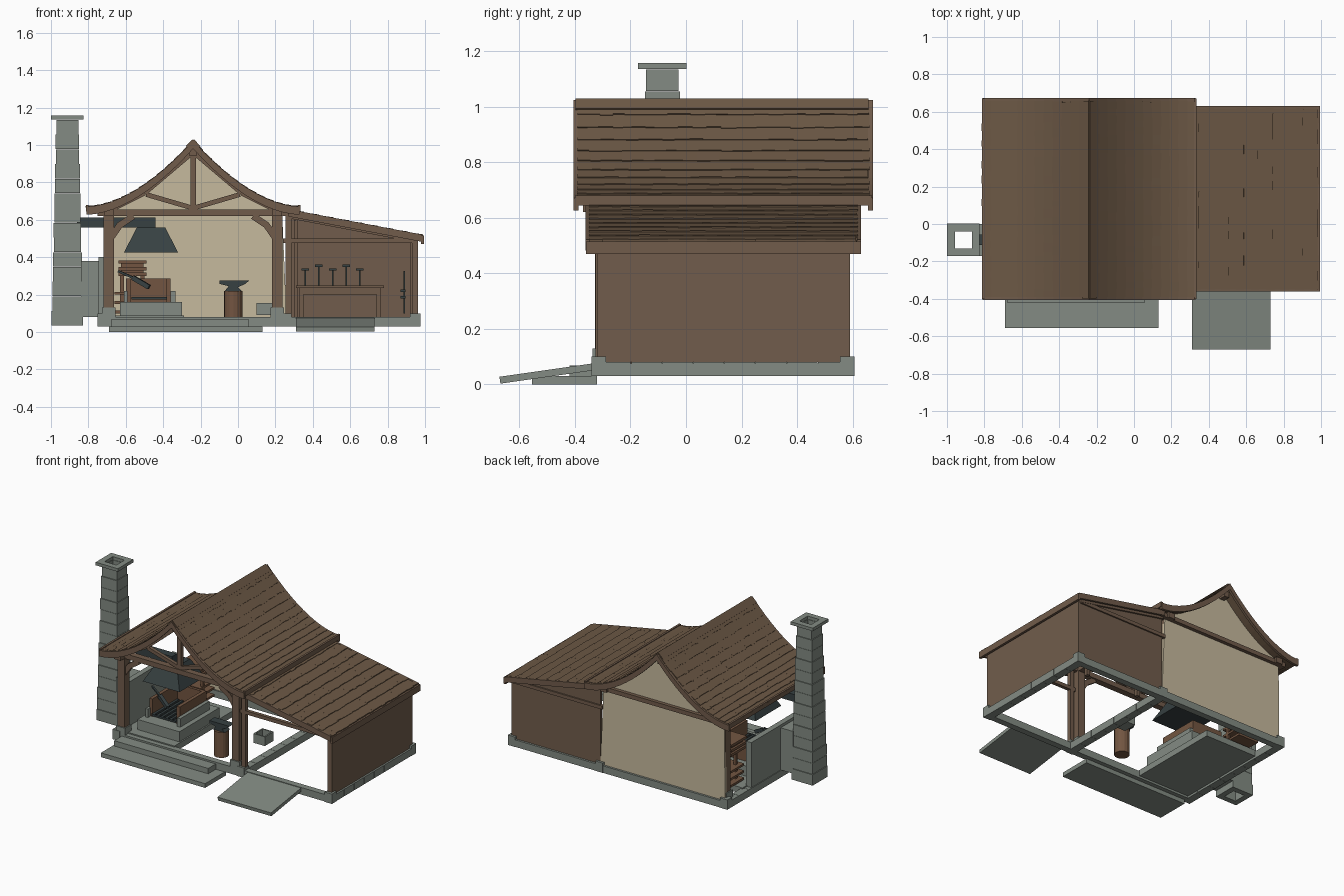
import bpy, bmesh, random
from mathutils import Matrix, Vector

random.seed(4)
if "Cube" in bpy.data.objects:
    bpy.data.objects.remove(bpy.data.objects["Cube"])


def material(name, *rgb):
    m = bpy.data.materials.new(name)
    m.use_nodes = True
    colour = [(c / 255) ** 2.2 for c in rgb] + [1]
    m.diffuse_color = colour
    m.node_tree.nodes["Principled BSDF"].inputs["Base Color"].default_value = colour
    return m


ROOF = material("roof brown", 108, 89, 71)
TIMBER = material("timber brown", 112, 92, 76)
PLANK = material("plank brown", 112, 93, 77)
STONE = material("stone grey", 130, 138, 130)
PLASTER = material("plaster beige", 197, 184, 156)
IRON = material("dark iron", 58, 67, 68)
LOG = material("log brown", 114, 86, 67)


def finish(name, bm, mat):
    bmesh.ops.recalc_face_normals(bm, faces=bm.faces)
    mesh = bpy.data.meshes.new(name)
    bm.to_mesh(mesh)
    bm.free()
    mesh.materials.append(mat)
    obj = bpy.data.objects.new(name, mesh)
    bpy.context.collection.objects.link(obj)
    return obj


def boxes(name, mat, *spans):
    """Boxes given as (x0, x1, y0, y1, z0, z1)."""
    bm = bmesh.new()
    for x0, x1, y0, y1, z0, z1 in spans:
        place = Matrix.Translation(((x0 + x1) / 2, (y0 + y1) / 2, (z0 + z1) / 2))
        bmesh.ops.create_cube(bm, size=1, matrix=place @ Matrix.Diagonal((x1 - x0, y1 - y0, z1 - z0, 1)))
    return finish(name, bm, mat)


def beams(name, mat, items):
    """Bars given as (start, end, width, thickness)."""
    bm = bmesh.new()
    for p, q, width, thick in items:
        p, q = Vector(p), Vector(q)
        along = (q - p).normalized()
        side = along.cross((0, 0, 1))
        side = side.normalized() if side.length > 0.01 else Vector((1, 0, 0))
        rot = Matrix((along, side, side.cross(along))).transposed().to_4x4()
        size = Matrix.Diagonal(((q - p).length, width, thick, 1))
        bmesh.ops.create_cube(bm, size=1, matrix=Matrix.Translation((p + q) / 2) @ rot @ size)
    return finish(name, bm, mat)


def prism(name, mat, outline, y0, y1):
    """Extrude an (x, z) outline along y."""
    bm = bmesh.new()
    face = bm.faces.new([bm.verts.new((x, y0, z)) for x, z in outline])
    moved = bmesh.ops.extrude_face_region(bm, geom=[face])["geom"]
    bmesh.ops.translate(bm, vec=(0, y1 - y0, 0), verts=[v for v in moved if isinstance(v, bmesh.types.BMVert)])
    return finish(name, bm, mat)


def frustum(name, mat, centre, r0, r1, z0, z1, sides):
    bm = bmesh.new()
    place = Matrix.Translation((*centre, (z0 + z1) / 2))
    turn = Matrix.Rotation(0.785398, 4, "Z")
    bmesh.ops.create_cone(bm, cap_ends=True, segments=sides, radius1=r0, radius2=r1, depth=z1 - z0, matrix=place @ turn)
    return finish(name, bm, mat)


# Main dimensions
LEFT, MID, RIGHT = -0.72, 0.26, 0.95
FRONT, BACK = -0.31, 0.585
FLOOR, BEAM = 0.08, 0.62
RIDGE, HALF, ROWS, LEAN_ROWS = -0.24, 0.57, 12, 9


def roof_z(d):
    return 0.667 + 0.353 * max(0, 1 - d / HALF) ** 1.8


def lean_z(x):
    return 0.645 - 0.19 * (x - 0.3)


def curve(drop):
    steps = [HALF * i / ROWS for i in range(-ROWS, ROWS + 1)]
    return [(RIDGE + d, roof_z(abs(d)) - drop) for d in steps]


def shingle_row(upper, lower, y0, y1):
    """One course of shingles with uneven lower ends."""
    row, y = [], y0
    while y < y1 - 0.01:
        w = min(random.uniform(0.03, 0.055), y1 - y)
        end = Vector(lower).lerp(Vector(upper), random.uniform(0, 0.1))
        row.append(((upper[0], y + w / 2, upper[1]), (end[0], y + w / 2, end[1] + 0.004), w, 0.008))
        y += w
    return row


# Main roof: curved deck, shingles, barge boards, eaves and ridge cap
prism("main_roof_deck", ROOF, curve(0.0) + curve(0.022)[::-1], -0.39, 0.66)
tiles = []
for side in (-1, 1):
    for i in range(ROWS):
        a, b = HALF * i / ROWS, HALF * (i + 1.1) / ROWS
        tiles += shingle_row((RIDGE + side * a, roof_z(a)), (RIDGE + side * b, roof_z(b)), -0.39, 0.66)
beams("main_shingles", ROOF, tiles)
for name, y in (("front", -0.405), ("back", 0.655)):
    prism(name + "_barge_board", TIMBER, curve(-0.004) + curve(0.04)[::-1], y, y + 0.018)
boxes("main_eave_boards", TIMBER, *[(x, x + 0.015, -0.4, 0.67, 0.645, 0.68) for x in (-0.813, 0.32)])
beams("ridge_cap", ROOF, [((RIDGE, 0.13, 1.026), (RIDGE + s * 0.035, 0.13, 0.99), 1.055, 0.012) for s in (-1, 1)])
boxes("ridge_beam", TIMBER, (RIDGE - 0.018, RIDGE + 0.018, -0.37, 0.64, 0.94, 0.98))

# Lean-to roof
X0, X1 = 0.27, 0.982


def lean_outline(top, bottom):
    return [(X0, lean_z(X0) + top), (X1, lean_z(X1) + top), (X1, lean_z(X1) - bottom), (X0, lean_z(X0) - bottom)]


prism("lean_roof_deck", ROOF, lean_outline(0, 0.018), -0.35, 0.62)
tiles = []
for i in range(LEAN_ROWS):
    a = X0 + (X1 - X0) * i / LEAN_ROWS
    b = a + (X1 - X0) * 1.08 / LEAN_ROWS
    tiles += shingle_row((a, lean_z(a)), (b, lean_z(b)), -0.35, 0.62)
beams("lean_shingles", ROOF, tiles)
for name, y in (("front", -0.362), ("back", 0.615)):
    prism(name + "_lean_barge_board", TIMBER, lean_outline(0.006, 0.033), y, y + 0.015)
boxes("lean_eave_board", TIMBER, (0.978, 0.995, -0.36, 0.63, 0.47, 0.515))

# Walls
prism("plaster_back_wall", PLASTER,
      [(LEFT, FLOOR), (MID, FLOOR)] + [p for p in curve(0.02)[::-1] if LEFT <= p[0] <= MID], 0.57, 0.59)
prism("lean_back_wall", PLANK, [(MID, FLOOR), (0.96, FLOOR), (0.96, lean_z(0.96) - 0.015),
                                (MID, lean_z(MID) - 0.015)], 0.57, 0.59)
boxes("lean_side_wall", PLANK, (0.945, 0.962, -0.32, 0.588, FLOOR, 0.505))

# Stone foundation: continuous sills faced with separate blocks
blocks = []
for x in (LEFT, MID, RIGHT):
    blocks.append((x - 0.026, x + 0.021, FRONT, BACK, 0.031, FLOOR - 0.004))
    for i in range(8):
        y = FRONT + i * 0.112
        blocks.append((x - 0.03, x + 0.025, y + 0.001, y + 0.111, 0.03, FLOOR))
for y in (FRONT, BACK):
    blocks.append((LEFT, RIGHT, y - 0.025, y + 0.02, 0.03, FLOOR))
    for x in (LEFT, MID, RIGHT):
        blocks.append((x - 0.03, x + 0.027, y - 0.03, y + 0.022, 0.03, 0.1))
boxes("stone_foundation", STONE, *blocks)
boxes("forge_floor_slab", STONE, (-0.71, -0.29, -0.3, 0.38, 0.045, 0.088))
boxes("front_steps", STONE, (-0.69, 0.13, -0.555, -0.32, 0, 0.03), (-0.68, 0.06, -0.42, -0.32, 0.03, 0.068))
beams("entry_ramp", STONE, [((0.52, -0.67, 0.015), (0.52, -0.32, 0.065), 0.42, 0.025)])

# Timber frame
posts = [(x - 0.028, x + 0.028, y - 0.028, y + 0.028, 0.1, 0.63)
         for x in (-0.69, 0.21) for y in (-0.3, 0.555)]
posts += [(0.255, 0.285, -0.325, -0.295, 0.1, 0.62), (0.93, 0.96, -0.32, -0.295, 0.1, 0.5),
          (0.92, 0.946, 0.545, 0.571, 0.1, 0.5), (0.3, 0.32, 0.545, 0.575, FLOOR, 0.6)]
boxes("timber_posts", TIMBER, *posts)
boxes("post_footings", STONE, *[(x - 0.036, x + 0.036, y - 0.036, y + 0.036, FLOOR, 0.13)
                                for x in (-0.69, 0.21) for y in (-0.3, 0.545)])
ties = [(LEFT - 0.03, 0.3, -0.325, -0.28, BEAM, 0.655), (LEFT - 0.03, 0.3, 0.56, 0.615, BEAM, 0.65)]
ties += [(x - 0.025, x + 0.025, -0.37, 0.63, BEAM, 0.66) for x in (-0.69, 0.21)]
ties += [(0.24, 0.945, y, y + 0.025, 0.475, 0.5) for y in (-0.32, 0.575)]
boxes("tie_beams", TIMBER, *ties)
y = -0.305
truss = [((RIDGE, y, 0.65), (RIDGE, y, 0.96), 0.03, 0.03)]
for s in (-1, 1):
    truss.append(((RIDGE + s * 0.01, y, 0.665), (RIDGE + s * 0.25, y, 0.735), 0.025, 0.025))
    truss.append(((RIDGE, y, 0.965), (RIDGE + s * 0.26, y, 0.745), 0.03, 0.03))
    truss.append(((RIDGE + s * 0.26, y, 0.745), (RIDGE + s * 0.45, y, 0.65), 0.03, 0.03))
    truss.append(((RIDGE + s * 0.435, y, 0.51), (RIDGE + s * 0.39, y, 0.575), 0.03, 0.035))
    truss.append(((RIDGE + s * 0.395, y, 0.57), (RIDGE + s * 0.32, y, BEAM), 0.03, 0.035))
for y in (-0.31, 0.13, 0.59):
    truss.append(((MID, y, lean_z(MID) - 0.03), (RIGHT, y, lean_z(RIGHT) - 0.03), 0.025, 0.025))
beams("truss_members", TIMBER, truss)

# Hollow tapering chimney and cap
CX, CY, COURSES = -0.912, -0.085, 14


def ring(r, hole, z0, z1):
    return [(CX - r, CX - hole, CY - r, CY + r, z0, z1), (CX + hole, CX + r, CY - r, CY + r, z0, z1),
            (CX - hole, CX + hole, CY - r, CY - hole, z0, z1), (CX - hole, CX + hole, CY + hole, CY + r, z0, z1)]


stack = []
for i in range(COURSES):
    z = 0.035 + 1.1 * i / COURSES
    stack += ring(0.084 - 0.025 * i / COURSES - 0.002 * (i % 2), 0.045, z, z + 0.077)
boxes("chimney_stack", STONE, *stack)
boxes("chimney_cap", STONE, *ring(0.087, 0.046, 1.135, 1.157))
boxes("flue_block", STONE, (-0.84, -0.72, -0.17, 0, FLOOR, 0.38))
boxes("forge_back_wall", STONE, (-0.745, -0.705, -0.22, 0.33, 0.06, 0.4))

# Forge hearth, hood and smoke pipe
boxes("forge_base", STONE, (-0.63, -0.3, -0.23, 0.22, FLOOR, 0.16))
boxes("forge_curb", STONE, (-0.61, -0.59, -0.17, 0.16, 0.16, 0.22), (-0.36, -0.335, -0.17, 0.16, 0.16, 0.22))
boxes("forge_hearth", LOG, (-0.6, -0.575, -0.14, 0.16, 0.16, 0.285), (-0.385, -0.36, -0.14, 0.16, 0.16, 0.285),
      (-0.6, -0.36, 0.14, 0.16, 0.16, 0.285))
boxes("fire_grate", IRON, (-0.57, -0.38, -0.16, -0.15, 0.175, 0.188),
      *[(-0.57 + i * 0.034, -0.553 + i * 0.034, -0.155, 0.13, 0.173, 0.186) for i in range(6)])
frustum("smoke_hood", IRON, (-0.465, CY + 0.03), 0.205, 0.106, 0.425, 0.56, 4)
boxes("smoke_pipe", IRON, (-0.86, -0.44, CY - 0.028, CY + 0.028, 0.56, 0.612))
beams("poker", IRON, [((-0.64, -0.05, 0.325), (-0.56, -0.08, 0.29), 0.012, 0.012),
                      ((-0.56, -0.08, 0.29), (-0.475, -0.11, 0.24), 0.025, 0.025)])

# Bellows and log rack beside the hearth
boxes("bellows", LOG, *[(-0.64, -0.49, 0.23, 0.4, z, z + 0.018) for z in (0.3, 0.33, 0.365)],
      (-0.625, -0.505, 0.25, 0.38, 0.31, 0.37), (-0.63, -0.61, 0.32, 0.34, FLOOR, 0.3),
      (-0.52, -0.5, 0.32, 0.34, FLOOR, 0.3))
boxes("log_rack", LOG, *[(-0.66, -0.5, 0.29, 0.45, z, z + 0.015) for z in (0.1, 0.15, 0.2)])

# Anvil on a stump
frustum("anvil_stump", LOG, (-0.025, -0.15), 0.05, 0.05, 0.04, 0.22, 16)
prism("anvil", IRON, [(-0.07, 0.22), (0.02, 0.22), (0.0, 0.24), (0.035, 0.255), (0.06, 0.275), (-0.1, 0.275),
                      (-0.1, 0.258), (-0.05, 0.245)], -0.18, -0.12)

# Quench trough
boxes("quench_trough", STONE, (0.1, 0.19, 0.03, 0.13, 0.09, 0.1), (0.1, 0.11, 0.03, 0.13, 0.1, 0.155),
      (0.18, 0.19, 0.03, 0.13, 0.1, 0.155), (0.11, 0.18, 0.03, 0.04, 0.1, 0.155), (0.11, 0.18, 0.12, 0.13, 0.1, 0.155))

# Workbench with hanging hammers and tools on the side wall
boxes("workbench", TIMBER, (0.31, 0.78, 0.4, 0.565, 0.235, 0.25), (0.33, 0.76, 0.42, 0.435, 0.2, 0.235),
      *[(x, x + 0.025, y, y + 0.025, FLOOR, 0.235) for x in (0.325, 0.74) for y in (0.42, 0.54)])
hammers = []
for i in range(5):
    x, top = 0.36 + i * 0.073, 0.34 + 0.02 * (i % 2)
    hammers += [(x - 0.004, x + 0.004, 0.56, 0.568, 0.25, top), (x - 0.02, x + 0.02, 0.55, 0.57, top - 0.012, top)]
boxes("hanging_hammers", IRON, *hammers)
boxes("side_tools", IRON, *[(0.884, 0.894, y, y + 0.01, 0.1, 0.325) for y in (0.2, 0.28, 0.36)],
      *[(0.868, 0.896, 0.19, 0.38, z, z + 0.012) for z in (0.18, 0.215)])
